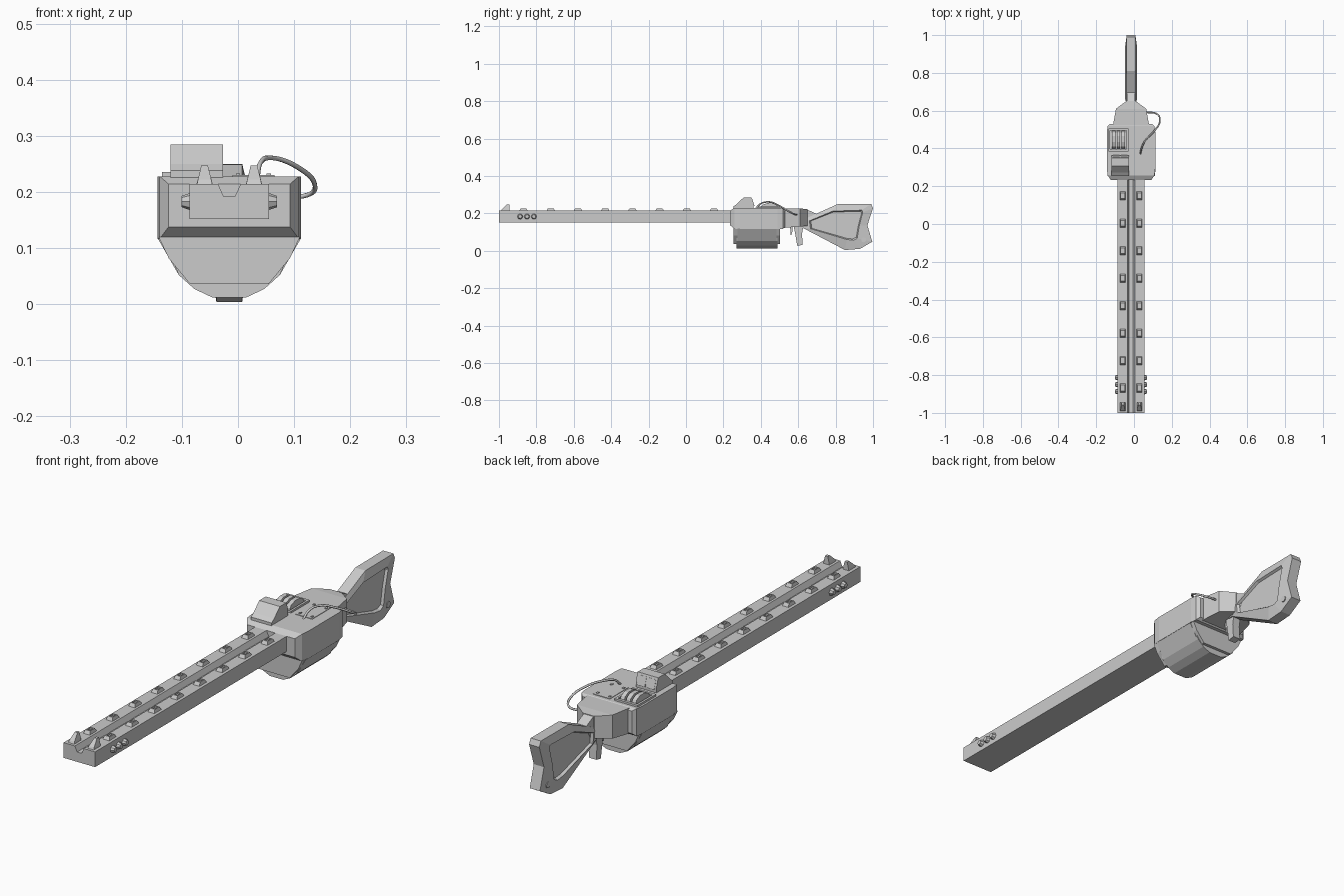
import bpy, bmesh, math
from mathutils import Matrix

CX = -0.0155  # centre line of the weapon body


def finish(name, bm):
    bmesh.ops.recalc_face_normals(bm, faces=bm.faces)
    me = bpy.data.meshes.new(name)
    bm.to_mesh(me)
    bm.free()
    ob = bpy.data.objects.new(name, me)
    bpy.context.collection.objects.link(ob)
    return ob


def loft(name, rings):
    """Skin a list of equal-length closed point rings and cap both ends."""
    bm = bmesh.new()
    vs = [[bm.verts.new(p) for p in r] for r in rings]
    n = len(vs[0])
    for a, b in zip(vs, vs[1:]):
        for i in range(n):
            j = (i + 1) % n
            bm.faces.new((a[i], a[j], b[j], b[i]))
    bm.faces.new(vs[0])
    bm.faces.new(vs[-1])
    return finish(name, bm)


def along_y(name, pts, y0, y1):
    return loft(name, [[(x, y, z) for x, z in pts] for y in (y0, y1)])


def along_x(name, pts, x0, x1):
    return loft(name, [[(x, y, z) for y, z in pts] for x in (x0, x1)])


def rect_y(y, hw, z0, z1):
    return [(CX - hw, y, z0), (CX + hw, y, z0), (CX + hw, y, z1), (CX - hw, y, z1)]


def box(name, x0, x1, y0, y1, z0, z1):
    return along_x(name, [(y0, z0), (y1, z0), (y1, z1), (y0, z1)], x0, x1)


def mirrored(half):
    """Half profile (offset from centre, z) to a full symmetric one."""
    return [(CX - d, z) for d, z in half] + [(CX + d, z) for d, z in reversed(half)]


def disc(name, x, y, z, r0, r1, depth, seg=8):
    bm = bmesh.new()
    m = Matrix.Translation((x, y, z)) @ Matrix.Rotation(math.pi / 2, 4, 'Y')
    bmesh.ops.create_cone(bm, cap_ends=True, segments=seg, radius1=r0,
                          radius2=r1, depth=depth, matrix=m)
    return finish(name, bm)


def tube(name, pts, r):
    cu = bpy.data.curves.new(name, 'CURVE')
    cu.dimensions = '3D'
    cu.bevel_depth = r
    cu.bevel_resolution = 1
    cu.resolution_u = 6
    sp = cu.splines.new('BEZIER')
    sp.bezier_points.add(len(pts) - 1)
    for bp, p in zip(sp.bezier_points, pts):
        bp.co = p
        bp.handle_left_type = bp.handle_right_type = 'AUTO'
    cu.use_fill_caps = True
    ob = bpy.data.objects.new(name, cu)
    bpy.context.collection.objects.link(ob)


# Grooved rail barrel
along_y("barrel", mirrored([(0.020, 0.214), (0.010, 0.192)])[1:3]
        + [(CX + 0.020, 0.214), (CX + 0.071, 0.214), (CX + 0.071, 0.152),
           (CX - 0.071, 0.152), (CX - 0.071, 0.214), (CX - 0.020, 0.214)], -1.0, 0.26)


# Rail studs: tapered blocks with a dished top
def stud(name, x, y):
    def ring(hx, hy, z):
        return [(x - hx, y - hy, z), (x + hx, y - hy, z), (x + hx, y + hy, z), (x - hx, y + hy, z)]
    loft(name, [ring(0.015, 0.024, 0.212), ring(0.011, 0.015, 0.227),
                ring(0.007, 0.010, 0.227), ring(0.007, 0.010, 0.220)])


for side, sx in (("left", -1), ("right", 1)):
    x = CX + sx * 0.044
    for i in range(8):
        stud(f"rail_stud_{side}_{i}", x, 0.15 - 0.1455 * i)
    # Muzzle sight posts
    loft(f"sight_post_{side}", [
        [(x - 0.014, -0.99, 0.212), (x + 0.014, -0.99, 0.212),
         (x + 0.014, -0.945, 0.212), (x - 0.014, -0.945, 0.212)],
        [(x - 0.012, -0.985, 0.222), (x + 0.012, -0.985, 0.222),
         (x + 0.012, -0.945, 0.222), (x - 0.012, -0.945, 0.222)],
        [(x - 0.006, -0.958, 0.247), (x + 0.006, -0.958, 0.247),
         (x + 0.006, -0.945, 0.247), (x - 0.006, -0.945, 0.247)]])
    # Knobs on the barrel flanks
    for i in range(3):
        r = (0.016, 0.010) if sx > 0 else (0.010, 0.016)
        disc(f"barrel_knob_{side}_{i}", CX + sx * 0.0765, -0.887 + 0.037 * i, 0.183, *r, 0.017)

# Receiver body with chamfered ends
loft("receiver", [rect_y(0.234, 0.108, 0.138, 0.214), rect_y(0.258, 0.124, 0.117, 0.228),
                  rect_y(0.29, 0.128, 0.116, 0.228), rect_y(0.49, 0.128, 0.116, 0.228),
                  rect_y(0.518, 0.124, 0.117, 0.228), rect_y(0.53, 0.112, 0.128, 0.220)])
loft("receiver_rear", [rect_y(0.52, 0.096, 0.122, 0.226), rect_y(0.61, 0.080, 0.130, 0.226),
                       rect_y(0.65, 0.026, 0.132, 0.222)])

# Faceted magazine drum between two end plates
along_y("drum", mirrored([(0.108, 0.12), (0.104, 0.085), (0.090, 0.052),
                          (0.062, 0.027), (0.030, 0.012)]), 0.27, 0.49)
plate = mirrored([(0.126, 0.12), (0.108, 0.082), (0.070, 0.036)])
along_y("drum_front_plate", plate, 0.255, 0.275)
along_y("drum_rear_plate", plate, 0.485, 0.503)
for side, sx in (("left", -1), ("right", 1)):
    along_y(f"drum_side_rib_{side}", [(CX + sx * d, z) for d, z in
            [(0.124, 0.118), (0.085, 0.052), (0.090, 0.052), (0.128, 0.118)]], 0.275, 0.485)

# Sight hood with two rear screens
along_x("sight_hood", [(0.255, 0.22), (0.255, 0.238), (0.272, 0.25), (0.308, 0.285),
                       (0.35, 0.285), (0.362, 0.25), (0.362, 0.22)], -0.12, -0.027)
for i, x in enumerate((-0.112, -0.07)):
    along_x(f"hood_screen_{i}", [(0.350, 0.276), (0.354, 0.277), (0.366, 0.24), (0.360, 0.24)],
            x, x + 0.035)

# Vent frame with arched ribs
for i, (x0, x1, y0, y1) in enumerate([(-0.135, -0.126, 0.385, 0.505), (-0.039, -0.030, 0.385, 0.505),
                                      (-0.126, -0.039, 0.385, 0.396), (-0.126, -0.039, 0.494, 0.505)]):
    box(f"vent_frame_{i}", x0, x1, y0, y1, 0.22, 0.236)
for i in range(3):
    x = -0.117 + 0.026 * i
    along_x(f"vent_rib_{i}", [(0.395, 0.225), (0.41, 0.246), (0.435, 0.255),
                              (0.465, 0.255), (0.485, 0.244), (0.495, 0.225)], x, x + 0.018)

# Service panel with bolts
box("service_panel", -0.010, 0.065, 0.385, 0.505, 0.22, 0.230)
for i, (x, y) in enumerate([(0, 0.40), (0.055, 0.40), (0, 0.49), (0.055, 0.49)]):
    box(f"panel_bolt_{i}", x - 0.004, x + 0.004, y - 0.005, y + 0.005, 0.228, 0.233)

# Hanging cable
tube("cable", [(0.034, 0.372, 0.225), (0.040, 0.40, 0.252), (0.058, 0.44, 0.261),
               (0.105, 0.49, 0.245), (0.137, 0.545, 0.213), (0.125, 0.58, 0.195),
               (0.060, 0.592, 0.193)], 0.0045)

# Shoulder stock: outline ring, raised panel rim, sunk panel on both sides
outer = [(0.635, 0.170), (0.81, 0.249), (0.99, 0.250), (1.0, 0.228), (0.97, 0.136),
         (0.996, 0.048), (0.93, 0.010), (0.85, 0.004), (0.625, 0.122)]
inner = [(0.66, 0.160), (0.785, 0.212), (0.94, 0.217), (0.945, 0.205), (0.927, 0.136),
         (0.915, 0.066), (0.895, 0.056), (0.86, 0.060), (0.665, 0.118)]
mid_y, mid_z = 0.82, 0.145
sunk = [(mid_y + (y - mid_y) * 0.95, mid_z + (z - mid_z) * 0.92) for y, z in inner]


def side_ring(pts, w):
    return [(CX + w, y, z) for y, z in pts]


loft("stock", [side_ring(sunk, -0.021), side_ring(inner, -0.031), side_ring(outer, -0.023),
               side_ring(outer, 0.023), side_ring(inner, 0.031), side_ring(sunk, 0.021)])
disc("stock_pin", CX, 0.95, 0.058, 0.013, 0.013, 0.060, 12)

# Neck, pistol grip and trigger
along_x("stock_neck", [(0.60, 0.222), (0.645, 0.222), (0.70, 0.195), (0.66, 0.125), (0.60, 0.125)],
        CX - 0.022, CX + 0.022)
along_x("grip", [(0.575, 0.135), (0.628, 0.135), (0.620, 0.09), (0.624, 0.032), (0.595, 0.026),
                 (0.584, 0.09)], CX - 0.017, CX + 0.017)
along_x("trigger", [(0.555, 0.13), (0.570, 0.13), (0.568, 0.10), (0.562, 0.082), (0.558, 0.084),
                    (0.560, 0.10)], CX - 0.005, CX + 0.005)
